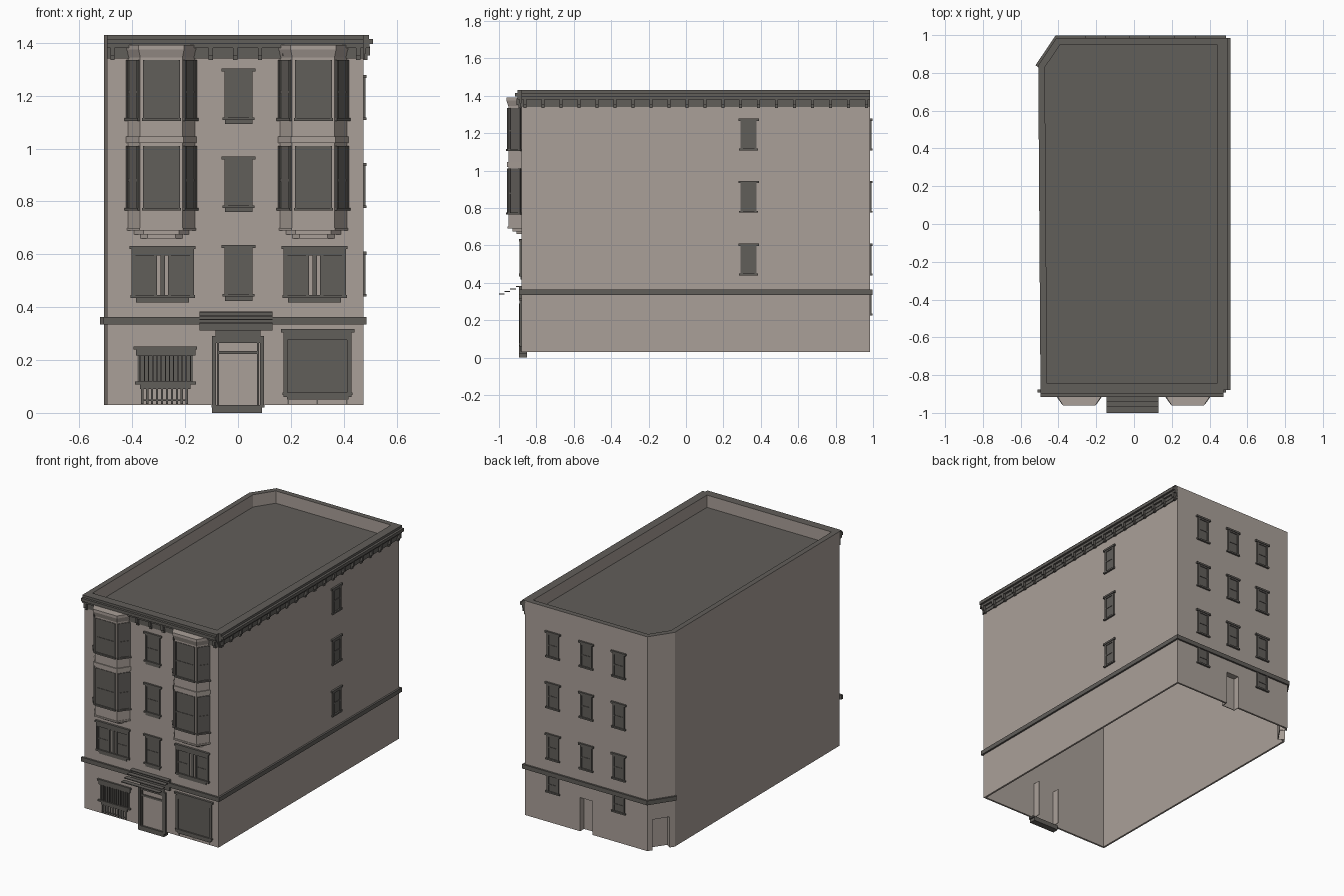
import bpy, bmesh, math
from mathutils import Matrix, Vector

cube = bpy.data.objects.get("Cube")
if cube:
    bpy.data.objects.remove(cube, do_unlink=True)


def material(name, rgb):
    m = bpy.data.materials.new(name)
    m.use_nodes = True
    m.diffuse_color = (*rgb, 1)
    m.node_tree.nodes["Principled BSDF"].inputs["Base Color"].default_value = (*rgb, 1)
    return m


WALL = material("stone wall", (0.40, 0.35, 0.315))
TRIM = material("dark trim", (0.12, 0.112, 0.102))


def finish(name, bm, *mats):
    bmesh.ops.recalc_face_normals(bm, faces=bm.faces)
    mesh = bpy.data.meshes.new(name)
    bm.to_mesh(mesh)
    bm.free()
    for m in mats:
        mesh.materials.append(m)
    ob = bpy.data.objects.new(name, mesh)
    bpy.context.collection.objects.link(ob)
    return ob


def side(x, y, angle):
    """Frame of a wall: local x runs along it, local -y points outward."""
    return Matrix.Translation((x, y, 0)) @ Matrix.Rotation(angle, 4, 'Z')


def box(bm, frame, u, v, z):
    """Box from ranges along the wall, outward from it, and in height."""
    size = (u[1] - u[0], v[1] - v[0], z[1] - z[0])
    mid = (sum(u) / 2, -sum(v) / 2, sum(z) / 2)
    bmesh.ops.create_cube(bm, size=1, matrix=frame @ Matrix.Translation(mid) @ Matrix.Diagonal((*size, 1)))


def loft(bm, loops):
    rings = [[bm.verts.new(p) for p in loop] for loop in loops]
    for a, b in zip(rings, rings[1:]):
        for i in range(len(a)):
            j = (i + 1) % len(a)
            bm.faces.new((a[i], a[j], b[j], b[i]))
    bm.faces.new(rings[0])
    bm.faces.new(rings[-1])


def window(bm, frame, c, w, z0, z1, head=0.012, sill=0.008, rim=0.012):
    """Sash window: glass plate, casing, meeting rail, header and sill."""
    h = w / 2
    mid = z0 + (z1 - z0) * 0.47
    box(bm, frame, (c - h, c + h), (-0.002, 0.003), (z0, z1))
    for s in (-1, 1):
        e = c + s * (h - rim / 2)
        box(bm, frame, (e - rim / 2, e + rim / 2), (0, 0.008), (z0, z1))
    box(bm, frame, (c - h, c + h), (0, 0.006), (mid - 0.004, mid + 0.004))
    if head:
        box(bm, frame, (c - h, c + h), (0, 0.008), (z1 - 0.022, z1))
        box(bm, frame, (c - h - head, c + h + head), (0, 0.012), (z1 - 0.012, z1))
    if sill:
        box(bm, frame, (c - h - sill, c + h + sill), (0, 0.012), (z0, z0 + 0.01))


# Footprint and wall frames
FOOT = [(-0.495, -0.88), (0.475, -0.88), (0.475, 0.985), (-0.41, 0.985), (-0.507, 0.84)]
FRONT = side(0, -0.88, 0)
RIGHT = side(0.475, 0, math.pi / 2)
BACK = side(0, 0.985, math.pi)
CORNER = side(-0.4585, 0.9125, math.atan2(-0.145, -0.097))


def inset(d, z):
    out = []
    for i, p in enumerate(FOOT):
        p, a, b = Vector(p), Vector(FOOT[i - 1]), Vector(FOOT[(i + 1) % len(FOOT)])
        d1, d2 = (p - a).normalized(), (b - p).normalized()
        n1, n2 = Vector((-d1.y, d1.x)), Vector((-d2.y, d2.x))
        out.append((*(p + (n1 + n2) * d / (1 + n1.dot(n2))), z))
    return out


# Hollow shell, open below, with a sunken roof behind a parapet
bm = bmesh.new()
loft(bm, [inset(0.012, 1.34), inset(0.012, 0.03), inset(0, 0.03),
          inset(0, 1.43), inset(0.035, 1.43), inset(0.035, 1.35)])
bmesh.ops.recalc_face_normals(bm, faces=bm.faces)
for f in bm.faces:
    f.material_index = int(f.normal.z > 0.5)
shell = finish("building_shell", bm, WALL, TRIM)

# Rear doorways and low rear windows, cut through and closed by a set-back panel
cutter, panels = bmesh.new(), bmesh.new()
for frame, c, w, z0, z1 in ((BACK, -0.03, 0.09, 0, 0.25), (CORNER, 0, 0.11, 0, 0.23)):
    h = w / 2
    box(cutter, frame, (c - h, c + h), (-0.03, 0.02), (z0, z1))
    box(panels, frame, (c - h, c + h), (-0.045, -0.04), (0.03, z1))
    for s in (-1, 1):
        e = c + s * (h + 0.002)
        box(panels, frame, (e - 0.002, e + 0.002), (-0.045, -0.002), (0.03, z1))
    box(panels, frame, (c - h, c + h), (-0.045, -0.002), (z1, z1 + 0.004))
finish("rear_door_recesses", panels, WALL)
cut = finish("door_cutter", cutter, WALL)
cut.hide_render = True
cut.hide_set(True)
mod = shell.modifiers.new("doors", 'BOOLEAN')
mod.operation, mod.object, mod.solver = 'DIFFERENCE', cut, 'EXACT'

# Belt course around front, right, back and cut corner
bm = bmesh.new()
for frame, u in ((FRONT, (-0.51, 0.487)), (RIGHT, (-0.89, 0.995)),
                 (BACK, (-0.487, 0.415)), (CORNER, (-0.095, 0.095))):
    box(bm, frame, u, (-0.004, 0.012), (0.335, 0.363))
finish("belt_course", bm, TRIM)

# Cornice with brackets on front and right
bm = bmesh.new()
for frame, u0, u1, n in ((FRONT, -0.495, 0.475, 11), (RIGHT, -0.88, 0.985, 20)):
    for out, z0, z1 in ((0.009, 1.36, 1.39), (0.022, 1.38, 1.395), (0.035, 1.395, 1.415), (0.02, 1.415, 1.43)):
        box(bm, frame, (u0, u1), (-0.004, out), (z0, z1))
    box(bm, frame, (u0, u1), (-0.004, 0.006), (1.34, 1.36))
    for i in range(n):
        c = u0 + 0.02 + (u1 - u0 - 0.04) * i / (n - 1)
        box(bm, frame, (c - 0.008, c + 0.008), (0, 0.025), (1.352, 1.385))
        box(bm, frame, (c - 0.008, c + 0.008), (0, 0.015), (1.335, 1.352))
finish("cornice", bm, TRIM)

# Plain sash windows
ROWS = (0.44, 0.775, 1.108)
bm = bmesh.new()
for z in ROWS:
    window(bm, FRONT, 0.002, 0.105, z, z + 0.195)
    box(bm, FRONT, (-0.05, 0.054), (0, 0.006), (z - 0.016, z))
finish("front_centre_windows", bm, TRIM)
bm = bmesh.new()
for z in ROWS:
    window(bm, RIGHT, 0.335, 0.085, z, z + 0.17)
finish("right_windows", bm, TRIM)
bm = bmesh.new()
for c in (-0.27, -0.03, 0.205):
    for z in ROWS:
        window(bm, BACK, c, 0.085, z, z + 0.17)
for c in (-0.27, 0.205):
    window(bm, BACK, c, 0.085, 0.225, 0.336, head=0)
finish("back_windows", bm, TRIM)


# Projecting bays
def bay_loop(cx, o, z):
    return [(cx + x, y, z) for x, y in ((-0.13 - o, -0.875), (-0.08 - o * 0.6, -0.95 - o),
                                        (0.08 + o * 0.6, -0.95 - o), (0.13 + o, -0.875))]


for name, cx in (("right_bay", -0.29), ("left_bay", 0.285)):
    bm = bmesh.new()
    for z0, z1, o0, o1 in ((0.66, 0.675, -0.045, -0.045), (0.675, 0.69, -0.022, -0.022),
                           (0.69, 0.70, 0.004, 0.004), (0.70, 1.375, 0, 0), (1.02, 1.045, 0.006, 0.006),
                           (1.345, 1.375, 0, 0.01), (1.375, 1.392, 0.01, 0.01)):
        loft(bm, [bay_loop(cx, o0, z0), bay_loop(cx, o1, z1)])
    finish(name + "_body", bm, WALL)
    bm = bmesh.new()
    tilt = math.atan2(0.07, 0.05)
    for z0, z1 in ((0.765, 1.01), (1.105, 1.335)):
        window(bm, side(cx, -0.95, 0), 0, 0.14, z0, z1, head=0, sill=0.004, rim=0.006)
        for s in (-1, 1):
            window(bm, side(cx + s * 0.105, -0.915, s * tilt), 0, 0.078, z0, z1, head=0, sill=0.004)
    finish(name + "_windows", bm, TRIM)

# Paired windows of the second floor
bm = bmesh.new()
for cx in (-0.285, 0.29):
    for s in (-1, 1):
        window(bm, FRONT, cx + s * 0.068, 0.095, 0.44, 0.60, head=0, sill=0)
    box(bm, FRONT, (cx - 0.008, cx + 0.008), (0, 0.006), (0.44, 0.60))
    for s in (-1, 1):
        e = cx + s * 0.114
        box(bm, FRONT, (e - 0.004, e + 0.004), (0, 0.01), (0.44, 0.61))
    box(bm, FRONT, (cx - 0.118, cx + 0.118), (0, 0.01), (0.595, 0.62))
    box(bm, FRONT, (cx - 0.125, cx + 0.125), (0, 0.014), (0.62, 0.632))
    box(bm, FRONT, (cx - 0.122, cx + 0.122), (0, 0.012), (0.434, 0.446))
    box(bm, FRONT, (cx - 0.1, cx + 0.1), (0, 0.006), (0.418, 0.434))
finish("paired_windows", bm, TRIM)

# Barred shop window with grate below
bm = bmesh.new()
box(bm, FRONT, (-0.38, -0.17), (0, 0.003), (0.11, 0.245))
box(bm, FRONT, (-0.395, -0.155), (0, 0.012), (0.24, 0.252))
box(bm, FRONT, (-0.385, -0.16), (0, 0.009), (0.218, 0.24))
box(bm, FRONT, (-0.39, -0.158), (0, 0.012), (0.108, 0.118))
box(bm, FRONT, (-0.37, -0.18), (0, 0.008), (0.09, 0.108))
for i in range(13):
    c = -0.37 + 0.19 * i / 12
    box(bm, FRONT, (c - 0.002, c + 0.002), (0, 0.01), (0.118, 0.22))
for i in range(10):
    c = -0.362 + 0.168 * i / 9
    box(bm, FRONT, (c - 0.004, c + 0.004), (0, 0.006), (0.034, 0.09))
box(bm, FRONT, (-0.365, -0.19), (0, 0.007), (0.045, 0.05))
finish("barred_shop_window", bm, TRIM)

# Large shop window
bm = bmesh.new()
box(bm, FRONT, (0.175, 0.428), (0, 0.003), (0.07, 0.3))
for u in ((0.173, 0.188), (0.413, 0.43)):
    box(bm, FRONT, u, (0, 0.01), (0.06, 0.3))
box(bm, FRONT, (0.173, 0.43), (0, 0.009), (0.275, 0.305))
box(bm, FRONT, (0.162, 0.44), (0, 0.014), (0.305, 0.317))
box(bm, FRONT, (0.168, 0.434), (0, 0.012), (0.068, 0.078))
box(bm, FRONT, (0.185, 0.418), (0, 0.007), (0.05, 0.068))
for c in (0.19, 0.3, 0.412):
    box(bm, FRONT, (c - 0.003, c + 0.003), (0, 0.004), (0.034, 0.05))
finish("large_shop_window", bm, TRIM)

# Entrance: posts, lintels, inner frame, threshold and stepped awning
bm = bmesh.new()
for s in (-1, 1):
    for c, w, out, top in ((0.091, 0.016, 0.012, 0.29), (0.076, 0.008, 0.006, 0.27)):
        box(bm, FRONT, (s * c - w / 2, s * c + w / 2), (-0.002, out), (0.025, top))
box(bm, FRONT, (-0.085, 0.085), (0, 0.008), (0.265, 0.315))
box(bm, FRONT, (-0.08, 0.08), (0, 0.006), (0.222, 0.235))
box(bm, FRONT, (-0.098, 0.09), (-0.03, 0.012), (0, 0.02))
box(bm, FRONT, (-0.1, 0.1), (-0.03, 0.012), (0.02, 0.03))
finish("entrance_frame", bm, TRIM)
bm = bmesh.new()
for s in (-1, 1):
    box(bm, FRONT, (s * 0.078 - 0.002, s * 0.078 + 0.002), (-0.06, 0), (0.03, 0.27))
finish("entrance_jambs", bm, WALL)
bm = bmesh.new()
for i in range(4):
    z = 0.384 - i * 0.014
    box(bm, FRONT, (-0.145, 0.13), (0.03 * i, 0.03 * i + 0.03), (z - 0.005, z))
box(bm, FRONT, (-0.145, 0.13), (0, 0.014), (0.312, 0.384))
finish("entrance_awning", bm, TRIM)
